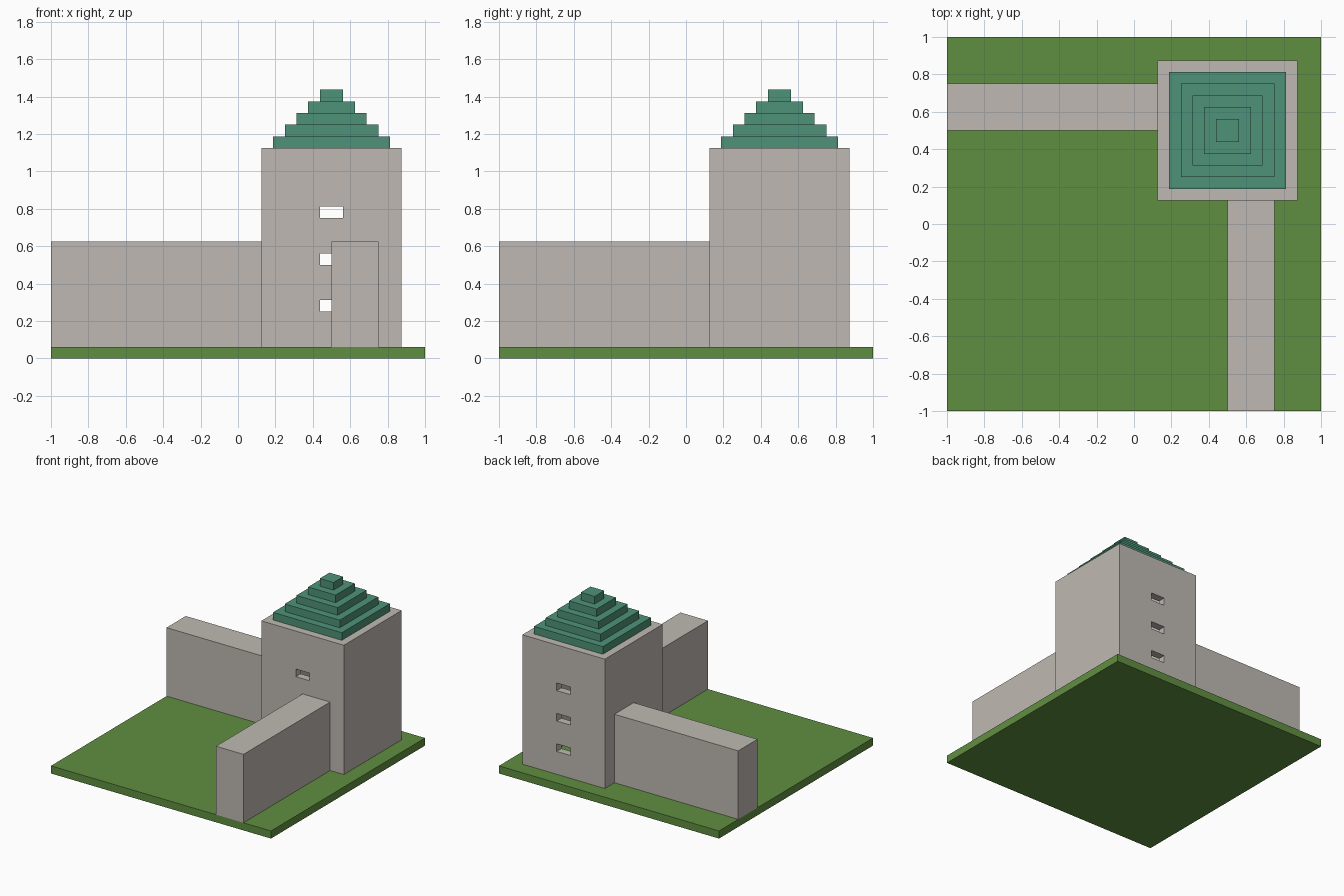
import bpy

U = 1 / 16  # building block unit

default = bpy.data.objects.get("Cube")
if default:
    bpy.data.objects.remove(default, do_unlink=True)


def material(name, rgb):
    mat = bpy.data.materials.new(name)
    mat.use_nodes = True
    color = (*rgb, 1)
    mat.diffuse_color = color
    mat.node_tree.nodes["Principled BSDF"].inputs["Base Color"].default_value = color
    return mat


grass = material("grass_green", (0.118, 0.275, 0.052))
stone = material("warm_grey_stone", (0.521, 0.485, 0.445))
copper = material("teal_roof", (0.076, 0.29, 0.19))


def box(name, low, high, mat):
    """Box between two corners given in block units."""
    center = [(a + b) / 2 * U for a, b in zip(low, high)]
    bpy.ops.mesh.primitive_cube_add(size=1, location=center)
    obj = bpy.context.object
    obj.name = name
    obj.scale = [(b - a) * U for a, b in zip(low, high)]
    bpy.ops.object.transform_apply(location=False, rotation=False, scale=True)
    obj.data.materials.append(mat)
    return obj


def cut(target, low, high):
    """Remove a box from the target."""
    cutter = box("cutter", low, high, stone)
    cutter.hide_render = True
    mod = target.modifiers.new("cut", "BOOLEAN")
    mod.operation = "DIFFERENCE"
    mod.solver = "EXACT"
    mod.object = cutter
    bpy.context.view_layer.objects.active = target
    bpy.ops.object.modifier_apply(modifier=mod.name)
    bpy.data.objects.remove(cutter, do_unlink=True)


# Ground slab
box("ground", (-16, -16, 0), (16, 16, 1), grass)

# Hollow corner tower, with window slits through the front and back walls
tower = box("tower", (2, 2, 1), (14, 14, 18), stone)
cut(tower, (3, 3, 0), (13, 13, 19))
for sill in (4, 8, 12):
    cut(tower, (7, 1, sill), (9, 15, sill + 1))

# Curtain walls running out to the ground edges
box("left_running_wall", (-16, 8, 1), (2, 12, 10), stone)
box("front_running_wall", (8, -16, 1), (12, 2, 10), stone)

# Stepped roof
for step in range(5):
    r = 5 - step
    z = 18 + step
    box(f"roof_step_{step + 1}", (8 - r, 8 - r, z), (8 + r, 8 + r, z + 1), copper)
